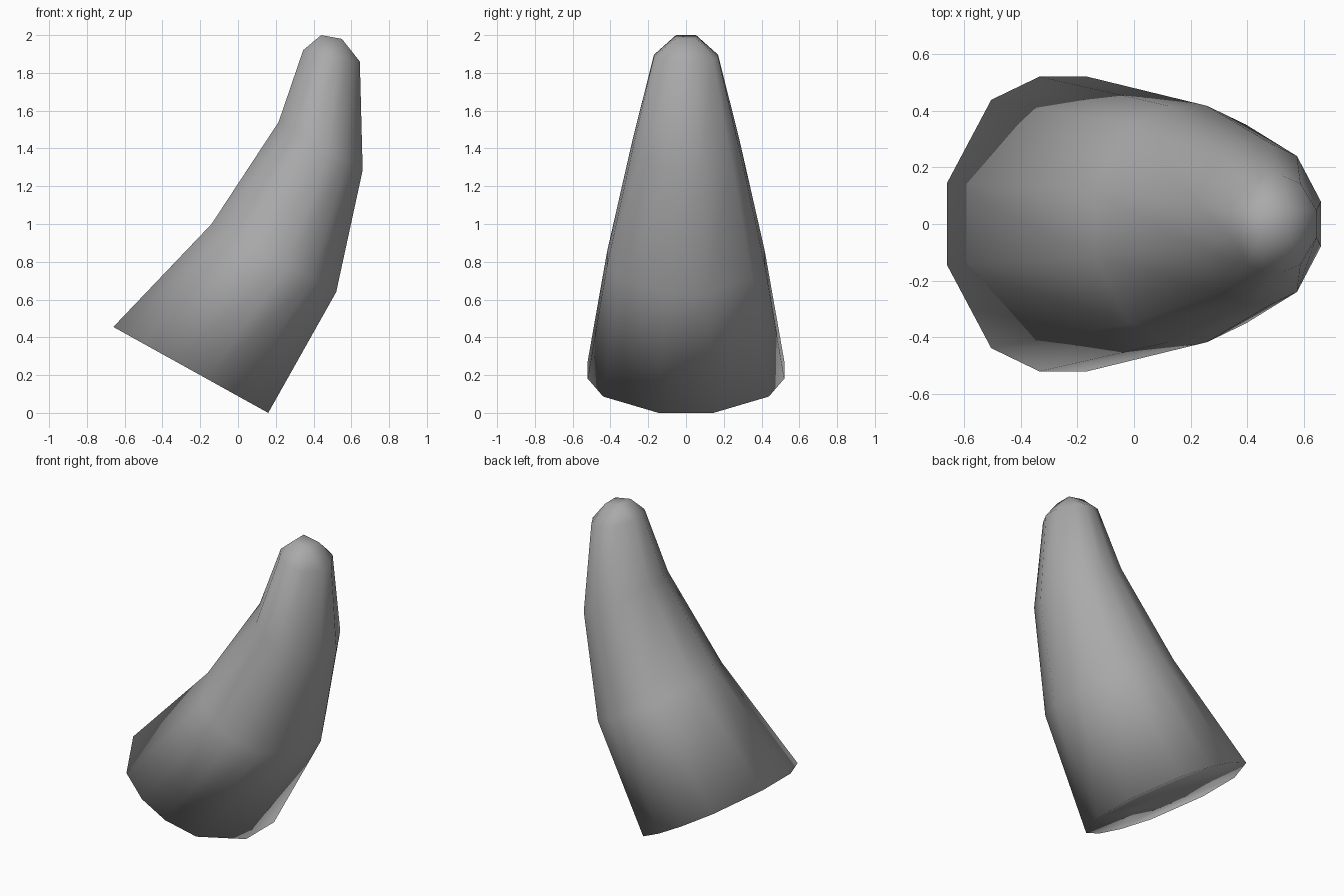
import bpy
import bmesh
from mathutils import Vector

cube = bpy.data.objects.get("Cube")
if cube:
    bpy.data.objects.remove(cube, do_unlink=True)

grey = bpy.data.materials.new("horn grey")
grey.use_nodes = True
grey.diffuse_color = (0.4, 0.4, 0.4, 1)
grey.node_tree.nodes["Principled BSDF"].inputs["Base Color"].default_value = (0.4, 0.4, 0.4, 1)

# One quarter of the rounded cross-section: along the bend, across it
quarter = [(1.0, 0.31), (0.62, 0.935), (0.205, 1.11)]
section = (quarter + [(-u, v) for u, v in reversed(quarter)]
           + [(-u, -v) for u, v in quarter] + [(u, -v) for u, v in reversed(quarter)])
count = len(section)

# Inner and outer edge of the bend (x, z) for each ring, base to tip
rings = [((-0.66, 0.455), (0.16, 0.0)),
         ((-0.14, 1.0), (0.52, 0.64)),
         ((0.215, 1.54), (0.66, 1.285)),
         ((0.345, 1.92), (0.645, 1.86))]

bm = bmesh.new()


def add_ring(edges, outline):
    """Place an outline across the bend between its inner and outer edge."""
    (x0, z0), (x1, z1) = edges
    inner, outer = Vector((x0, 0, z0)), Vector((x1, 0, z1))
    centre, half = (inner + outer) / 2, (outer - inner) / 2
    return [bm.verts.new(centre + half * u + Vector((0, half.length * v, 0)))
            for u, v in outline]


def close_end(ring, middle):
    """Fill an end with a three by three patch of quads around four middle points."""
    bm.faces.new(middle)
    for k in range(4):
        c = 3 * k + 1
        bm.faces.new((ring[c], ring[c + 1], middle[k], ring[c - 1]))
        bm.faces.new((ring[c + 1], ring[(c + 2) % count], middle[(k + 1) % 4], middle[k]))


# Tapering wall
loops = [add_ring(edges, section) for edges in rings]
for low, high in zip(loops, loops[1:]):
    for i in range(count):
        j = (i + 1) % count
        bm.faces.new((low[i], low[j], high[j], high[i]))

# Flat base and rounded tip
close_end(loops[0], add_ring(rings[0], [(0.25, 0.33), (-0.25, 0.33),
                                        (-0.25, -0.33), (0.25, -0.33)]))
close_end(loops[-1], [bm.verts.new(p) for p in
                      ((0.55, 0.053, 1.98), (0.44, 0.053, 2.0),
                       (0.44, -0.053, 2.0), (0.55, -0.053, 1.98))])

bmesh.ops.recalc_face_normals(bm, faces=bm.faces)
for face in bm.faces:
    face.smooth = True

mesh = bpy.data.meshes.new("horn")
bm.to_mesh(mesh)
bm.free()
mesh.materials.append(grey)
horn = bpy.data.objects.new("horn", mesh)
bpy.context.collection.objects.link(horn)
